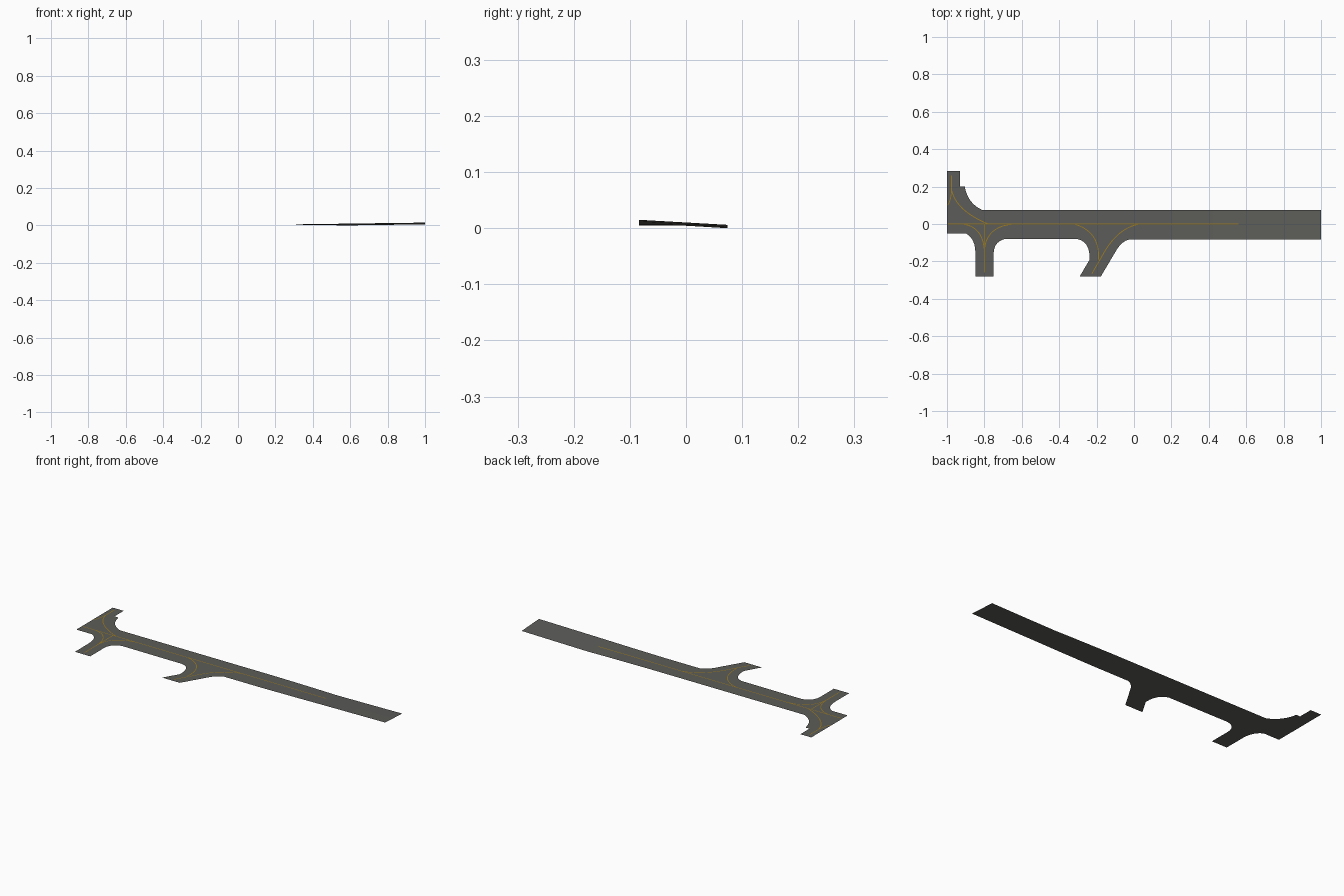
import bpy, bmesh
from mathutils import Vector

if "Cube" in bpy.data.objects:
    bpy.data.objects.remove(bpy.data.objects["Cube"])


def material(name, rgb):
    m = bpy.data.materials.new(name)
    m.diffuse_color = (*rgb, 1)
    m.use_nodes = True
    m.node_tree.nodes["Principled BSDF"].inputs["Base Color"].default_value = m.diffuse_color
    return m


ASPHALT = material("asphalt grey", (0.108, 0.108, 0.100))
YELLOW = material("guide line yellow", (0.33, 0.20, 0.015))

# Tail stations: x, height at the front edge, height at the back edge
STATIONS = [(-1, .0045, .0045), (.2, .0045, .0045), (.42, .007, .0025),
            (.58, .0095, 0), (.77, .012, .0025), (1, .015, .006)]
FRONT, BACK = -.084, .074


def height(x, y):
    for (x0, a0, b0), (x1, a1, b1) in zip(STATIONS, STATIONS[1:]):
        if x <= x1 + 1e-6:
            t = (x - x0) / (x1 - x0)
            a, b = a0 + (a1 - a0) * t, b0 + (b1 - b0) * t
            s = min(max((y - FRONT) / (BACK - FRONT), 0), 1)
            return a + (b - a) * s


def curve(p0, ctrl, p1, n=6):
    """Quadratic curve points from p0 to p1."""
    a, c, b = Vector(p0), Vector(ctrl), Vector(p1)
    return [tuple(a * (1 - t) ** 2 + c * 2 * t * (1 - t) + b * t * t)
            for t in (i / n for i in range(n + 1))]


def finish(bm, name, mat):
    me = bpy.data.meshes.new(name)
    bm.to_mesh(me)
    bm.free()
    me.materials.append(mat)
    ob = bpy.data.objects.new(name, me)
    bpy.context.collection.objects.link(ob)


# Pavement: outline of the flat junction area, counter-clockwise
outline = [(-1, .283), (-1, -.05)]
outline += curve((-.90, -.05), (-.85, -.075), (-.848, -.15))
outline += [(-.848, -.28), (-.75, -.28)]
outline += curve((-.75, -.15), (-.745, -.09), (-.685, FRONT + .005))
outline += curve((-.30, FRONT + .003), (-.235, -.095), (-.237, -.19))
outline += [(-.29, -.28), (-.177, -.28)]
outline += curve((-.10, -.15), (-.07, -.095), (-.03, FRONT))
outline += [(.2, FRONT), (.2, BACK)]
outline += curve((-.81, BACK), (-.89, .11), (-.905, .20))
outline += [(-.93, .20), (-.93, .283)]

bm = bmesh.new()
verts = [bm.verts.new((x, y, height(x, y))) for x, y in outline]
face = bm.faces.new(verts)
face.normal_update()
bmesh.ops.triangulate(bm, faces=[face], ngon_method='EAR_CLIP')
# Twisted tail strip, split along its middle
MID = (FRONT + BACK) / 2
prev = None
for x, a, b in STATIONS[1:]:
    row = [bm.verts.new((x, y, height(x, y))) for y in (FRONT, MID, BACK)]
    if prev:
        for i in (0, 1):
            bm.faces.new((prev[i], row[i], row[i + 1], prev[i + 1]))
    prev = row
bmesh.ops.remove_doubles(bm, verts=bm.verts[:], dist=1e-5)
finish(bm, "pavement", ASPHALT)


def guide_line(name, pts, width=0.0045):
    """Thin painted strip following the pavement."""
    bm = bmesh.new()
    prev = None
    for i, p in enumerate(pts):
        d = Vector(pts[min(i + 1, len(pts) - 1)]) - Vector(pts[max(i - 1, 0)])
        side = Vector((-d.y, d.x)).normalized() * width / 2
        row = []
        for s in (-1, 1):
            q = Vector(p) + side * s
            row.append(bm.verts.new((q.x, q.y, height(q.x, q.y) + .0008)))
        if prev:
            bm.faces.new((prev[0], row[0], row[1], prev[1]))
        prev = row
    finish(bm, name, YELLOW)


# Painted guide lines
guide_line("centre_line", [(-.995, 0), (.2, 0), (.42, 0), (.56, 0)])
guide_line("south_stub_line", [(-.8, 0), (-.8, -.26)])
guide_line("south_turn_east", curve((-.8, -.14), (-.79, -.01), (-.64, 0), 10))
guide_line("south_turn_west", curve((-.8, -.14), (-.81, -.01), (-.92, 0), 10))
guide_line("north_turn_east", curve((-.975, .18), (-.95, .07), (-.78, 0), 10))
guide_line("north_turn_west", curve((-.975, .18), (-.98, .12), (-.997, .10), 5))
guide_line("north_stub_line", [(-.975, .18), (-.975, .26)])
guide_line("angled_turn_west", curve((-.32, 0), (-.18, -.04), (-.19, -.19), 10))
guide_line("angled_turn_east", curve((.03, 0), (-.09, -.02), (-.17, -.17), 10)
           + [(-.225, -.265)])
